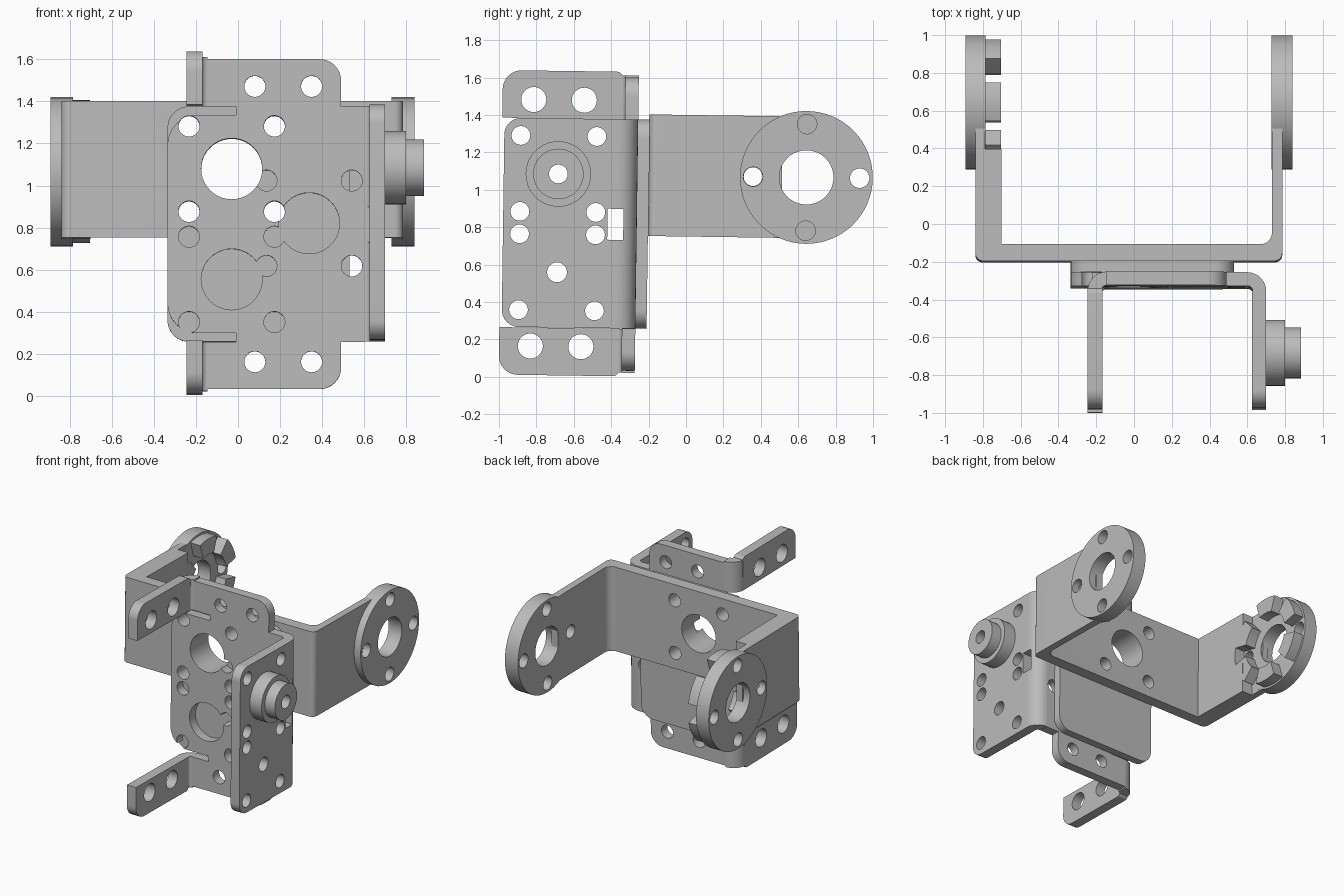
import bpy, bmesh, math
from mathutils import Vector, Matrix

if "Cube" in bpy.data.objects:
    bpy.data.objects.remove(bpy.data.objects["Cube"])

GREY = (0.5, 0.5, 0.5, 1)
metal = bpy.data.materials.new("grey metal")
metal.use_nodes = True
metal.diffuse_color = GREY
metal.node_tree.nodes["Principled BSDF"].inputs["Base Color"].default_value = GREY
parts = []

# Axis of extrusion -> how (u, v, w) maps to x, y, z
MAP = {"x": lambda u, v, w: (w, u, v),
       "y": lambda u, v, w: (u, w, v),
       "z": lambda u, v, w: (u, v, w)}


def rounded(points, steps=8):
    """Outline from (u, v, radius) corners."""
    out = []
    for i, (u, v, r) in enumerate(points):
        p = Vector((u, v))
        if r == 0:
            out.append(p)
            continue
        a = (Vector(points[i - 1][:2]) - p).normalized()
        b = (Vector(points[(i + 1) % len(points)][:2]) - p).normalized()
        half = a.angle(b) / 2
        c = p + (a + b).normalized() * r / math.sin(half)
        s, e = p + a * r / math.tan(half) - c, p + b * r / math.tan(half) - c
        out += [c + s.lerp(e, k / steps).normalized() * r for k in range(steps + 1)]
    return out


def arc(cu, cv, r, start, end, steps):
    angles = [math.radians(start + (end - start) * k / steps) for k in range(steps + 1)]
    return [(cu + r * math.cos(t), cv + r * math.sin(t)) for t in angles]


def circle(cu, cv, r, n=40):
    return arc(cu, cv, r, 0, 360, n)[:-1]


def rect(u0, u1, v0, v1):
    return [(u0, v0), (u1, v0), (u1, v1), (u0, v1)]


def prism(name, outline, axis, w0, w1):
    bm = bmesh.new()
    rings = [[bm.verts.new(MAP[axis](p[0], p[1], w)) for p in outline] for w in (w0, w1)]
    bm.faces.new(rings[0])
    bm.faces.new(rings[1])
    for i in range(len(outline)):
        bm.faces.new((rings[0][i - 1], rings[0][i], rings[1][i], rings[1][i - 1]))
    bmesh.ops.recalc_face_normals(bm, faces=bm.faces)
    mesh = bpy.data.meshes.new(name)
    bm.to_mesh(mesh)
    bm.free()
    mesh.materials.append(metal)
    obj = bpy.data.objects.new(name, mesh)
    bpy.context.collection.objects.link(obj)
    return obj


def part(name, outline, axis, w0, w1):
    obj = prism(name, outline, axis, w0, w1)
    parts.append(obj)
    return obj


def cut(obj, outline, axis, w0, w1):
    cutter = prism("cutter", outline, axis, w0, w1)
    cutter.hide_render = True
    mod = obj.modifiers.new("cut", "BOOLEAN")
    mod.operation, mod.solver, mod.object = "DIFFERENCE", "EXACT", cutter
    bpy.context.view_layer.objects.active = obj
    bpy.ops.object.modifier_apply(modifier=mod.name)
    bpy.data.objects.remove(cutter)


def drill(obj, axis, w0, w1, holes):
    for u, v, r in holes:
        cut(obj, circle(u, v, r), axis, w0, w1)


def pattern(u, v, big):
    """Centre hole with four screw holes in a square."""
    return [(u, v, big)] + [(u + a, v + b, 0.05) for a in (-0.203, 0.203) for b in (-0.203, 0.203)]


MID = 0.812               # mid height of the front bracket
HUB = MID + 0.263         # height of the arm axis
LOW = MID - 0.263
BACK, FACE = -0.263, -0.335   # faces of the bracket plate
AX, BIG = -0.03, 0.145

# Front bracket plate with relief slots, mirrored top to bottom
half = [(0.6, 0.56, 0), (0.49, 0.56, 0), (0.49, 0.784, 0.1), (-0.145, 0.784, 0),
        (-0.145, 0.56, 0), (-0.01, 0.56, 0), (-0.01, 0.518, 0), (-0.335, 0.518, 0.14)]
corners = [(u, MID + v, r) for u, v, r in half] + [(u, MID - v, r) for u, v, r in reversed(half)]
plate = part("bracket_plate", rounded(corners), "y", FACE, BACK)
holes = pattern(AX, HUB, BIG) + pattern(AX, LOW, BIG) + pattern(0.338, MID + 0.004, BIG)
holes += [(x, MID + s * 0.655, 0.05) for x in (0.08, 0.35) for s in (-1, 1)]
drill(plate, "y", -0.5, -0.1, holes)

# Side flange with its bend, window and holes
window = (rect(-0.42, FACE, 0.727, 0.893), "x", 0.55, 0.8)
bend = part("flange_bend", arc(0.6, -0.363, 0.1, 90, 0, 8) + arc(0.6, -0.363, 0.028, 0, 90, 8),
            "z", MID - 0.558, MID + 0.56)
cut(bend, *window)
flange = part("side_flange", rounded([(-0.363, MID - 0.558, 0), (-0.363, MID + 0.56, 0),
                                      (-0.978, MID + 0.56, 0.09), (-0.978, MID - 0.558, 0.09)]),
              "x", 0.626, 0.7)
cut(flange, *window)
drill(flange, "x", 0.55, 0.8, pattern(-0.686, HUB, 0.05) + pattern(-0.686, LOW, 0.053))

# Stepped shaft on the flange
for name, r, x0, x1 in (("shaft_base", 0.175, 0.7, 0.8), ("shaft_tip", 0.135, 0.8, 0.885)):
    boss = part(name, circle(-0.686, HUB, r), "x", x0, x1)
    drill(boss, "x", 0.6, 1, [(-0.686, HUB, 0.05)])

# Upper and lower ears with their bends
for s, name in ((1, "upper_ear"), (-1, "lower_ear")):
    z0, z1 = MID + s * 0.56, MID + s * 0.814
    part(name + "_bend", arc(-0.145, -0.363, 0.1, 90, 180, 8) + arc(-0.145, -0.363, 0.028, 180, 90, 8),
         "z", z0, MID + s * 0.795)
    ear = part(name, rounded([(-0.35, z0, 0), (-0.35, z1, 0.03), (-0.99, z1, 0.1), (-0.99, z0, 0)]),
               "x", -0.245, -0.168)
    drill(ear, "x", -0.4, 0, [(y, MID + s * 0.659, 0.067) for y in (-0.823, -0.553)])

# Middle plate between the two brackets
middle = part("middle_plate", rounded([(-0.335, MID - 0.558, 0.1), (0.53, MID - 0.558, 0.1),
                                       (0.53, MID + 0.56, 0.1), (-0.335, MID + 0.56, 0.1)]),
              "y", BACK, -0.203)
drill(middle, "y", -0.5, 0, pattern(AX, HUB, BIG))

# Rear fork, thicker on its right arm
fork = part("rear_fork", rounded([
    (-0.84, -0.203, 0.04), (0.785, -0.203, 0.04), (0.785, 0.51, 0), (0.73, 0.51, 0),
    (0.73, -0.115, 0.06), (-0.702, -0.115, 0), (-0.702, 0.39, 0), (-0.79, 0.39, 0),
    (-0.79, 0.51, 0), (-0.84, 0.51, 0)]), "z", HUB - 0.325, HUB + 0.325)
drill(fork, "y", -0.5, 0, pattern(AX, HUB, BIG))
HY, REACH = 0.64, 0.285   # disc axis and screw circle
cut(fork, [(HY, HUB)] + arc(HY, HUB, 0.34, 168, 192, 4), "x", -0.786, -0.6)
drill(fork, "x", -1, 1, [(HY - REACH, HUB, 0.05)])

# Hub discs at the fork ends
screws = [(HY + REACH * a, HUB + REACH * b, 0.052) for a, b in ((1, 0), (-1, 0), (0, 1), (0, -1))]
for name, x0, x1 in (("right_disc", -0.892, -0.785), ("left_disc", 0.729, 0.84)):
    disc = part(name, circle(HY, HUB, 0.355, 64), "x", x0, x1)
    drill(disc, "x", x0 - 0.1, x1 + 0.1, [(HY, HUB, BIG)] + screws)

# Coupling teeth on the inside of the right disc
for k in range(6):
    t = 30 + 60 * k
    part("coupling_tooth", arc(HY, HUB, 0.34, t - 17.5, t + 17.5, 6)
         + arc(HY, HUB, 0.22, t + 17.5, t - 17.5, 6), "x", -0.786, -0.703)

# The whole assembly leans back slightly
pivot = Matrix.Translation((0, 0, 0.82))
lean = pivot @ Matrix.Rotation(-0.014, 4, "X") @ pivot.inverted()
bpy.ops.object.select_all(action="DESELECT")
for obj in parts:
    obj.data.transform(lean)
    obj.select_set(True)
bpy.context.view_layer.objects.active = parts[0]
bpy.ops.object.shade_smooth_by_angle()
